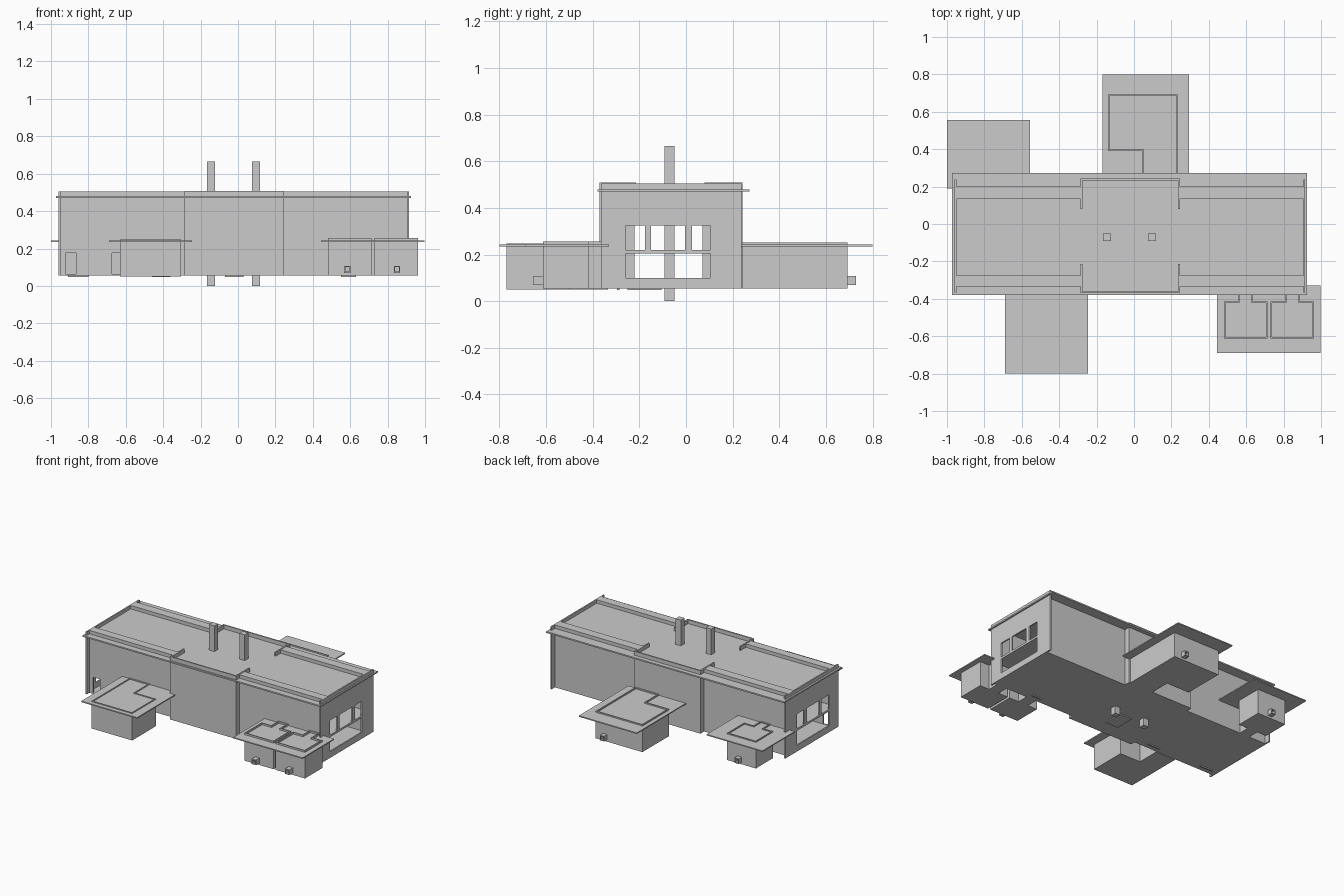
import bpy, bmesh

if "Cube" in bpy.data.objects:
    bpy.data.objects.remove(bpy.data.objects["Cube"])


def finish(bm, name):
    bmesh.ops.recalc_face_normals(bm, faces=bm.faces)
    me = bpy.data.meshes.new(name)
    bm.to_mesh(me)
    bm.free()
    ob = bpy.data.objects.new(name, me)
    bpy.context.collection.objects.link(ob)
    return ob


def boxes(name, *bounds):
    """One object made of axis-aligned boxes (x0, x1, y0, y1, z0, z1)."""
    bm = bmesh.new()
    for x0, x1, y0, y1, z0, z1 in bounds:
        for v in bmesh.ops.create_cube(bm, size=1)['verts']:
            v.co = ((x0 + x1) / 2 + v.co.x * (x1 - x0),
                    (y0 + y1) / 2 + v.co.y * (y1 - y0),
                    (z0 + z1) / 2 + v.co.z * (z1 - z0))
    return finish(bm, name)


def cut(ob, *bounds):
    cutter = boxes(ob.name + "_cutter", *bounds)
    cutter.hide_render = True
    cutter.hide_set(True)
    cutter.display_type = 'WIRE'
    mod = ob.modifiers.new("openings", 'BOOLEAN')
    mod.operation = 'DIFFERENCE'
    mod.solver = 'EXACT'
    mod.object = cutter


def outbuilding(name, outline, z0, z1, roof, wall=0.008):
    """Thin walls following an outline, rising just through a flat roof slab."""
    n = len(outline)
    area = sum(outline[i][0] * outline[(i + 1) % n][1] - outline[(i + 1) % n][0] * outline[i][1]
               for i in range(n))
    if area < 0:
        outline = outline[::-1]
    bm = bmesh.new()
    inner = []
    for i, (x, y) in enumerate(outline):
        (px, py), (nx, ny) = outline[i - 1], outline[(i + 1) % n]
        s = lambda a: (a > 1e-6) - (a < -1e-6)
        d1, d2 = (s(x - px), s(y - py)), (s(nx - x), s(ny - y))
        inner.append((x + wall * (-d1[1] - d2[1]), y + wall * (d1[0] + d2[0])))
    ring = lambda pts, z: [bm.verts.new((x, y, z)) for x, y in pts]
    ob_, ot, it, ib = ring(outline, z0), ring(outline, z1), ring(inner, z1), ring(inner, z0 + 0.008)
    for a, b in ((ob_, ot), (ot, it), (it, ib)):
        for i in range(n):
            j = (i + 1) % n
            bm.faces.new((a[i], a[j], b[j], b[i]))
    bm.faces.new(ob_)
    bm.faces.new(ib)
    finish(bm, name + "_walls")
    boxes(name + "_roof", roof + (0.235, 0.243))


# main block: end walls with windows
END_Y = (-0.365, 0.238)
for side, x0, x1 in (("left", -0.96, -0.95), ("right", 0.905, 0.915)):
    wall = boxes(side + "_end_wall", (x0, x1, *END_Y, 0.055, 0.505))
    a, b = x0 - 0.05, x1 + 0.05
    cut(wall, (a, b, -0.26, 0.105, 0.10, 0.205),
        *[(a, b, y0, y1, 0.22, 0.325) for y0, y1 in
          ((-0.26, -0.175), (-0.15, -0.005), (0.025, 0.105))])

# wing long walls, set back behind the end walls
for side, x0, x1 in (("left", -0.95, -0.28), ("right", 0.24, 0.905)):
    for face, y0, y1 in (("front", -0.335, -0.325), ("back", 0.19, 0.20)):
        wall = boxes(f"{side}_{face}_wall", (x0, x1, y0, y1, 0.055, 0.475))
        if (side, face) == ("left", "front"):
            cut(wall, *[(x, x + 0.056, y0 - .02, y1 + .02, 0.065, 0.175) for x in (-0.922, -0.675)])
    boxes(side + "_parapets", (x0, x1, -0.335, -0.275, 0.47, 0.505),
          (x0, x1, 0.135, 0.20, 0.47, 0.505))

# centre section: long walls and inner partitions
for face, y0, y1 in (("front", -0.37, -0.36), ("back", 0.232, 0.242)):
    boxes(f"centre_{face}_wall", (-0.28, 0.24, y0, y1, 0.055, 0.508))
for side, x0, x1 in (("left", -0.285, -0.275), ("right", 0.235, 0.245)):
    part = boxes(side + "_partition", (x0, x1, -0.37, 0.242, 0.055, 0.475))
    cut(part, *[(x0 - .05, x1 + .05, -0.22, 0.07, z0, z1) for z0, z1 in ((0.09, 0.205), (0.22, 0.33))])
    boxes(side + "_parapet_returns", (x0, x1, -0.37, -0.215, 0.475, 0.508),
          (x0, x1, 0.08, 0.242, 0.475, 0.508))

# floors and overhanging roof
boxes("ground_floor", (-0.95, 0.905, -0.335, 0.20, 0.055, 0.063),
      (-0.28, 0.24, -0.37, 0.242, 0.055, 0.063))
boxes("upper_floor", (-0.95, 0.905, -0.33, 0.195, 0.207, 0.217))
boxes("roof_slab", (-0.973, 0.925, -0.38, 0.272, 0.47, 0.48))
boxes("doorstep_plates", (-0.07, 0.03, -0.25, -0.105, 0.047, 0.055),
      (-0.91, -0.80, -0.295, -0.285, 0.047, 0.055),
      (-0.46, -0.36, -0.295, -0.285, 0.047, 0.055),
      (0.55, 0.63, -0.295, -0.285, 0.047, 0.055))

# chimneys
for side, x in (("left", -0.145), ("right", 0.097)):
    boxes(side + "_chimney", (x - .021, x + .021, -0.092, -0.05, 0.0, 0.665))

# front left outbuilding
outbuilding("front_left_room", [(-0.63, -0.77), (-0.305, -0.77), (-0.305, -0.50), (-0.47, -0.50),
                                (-0.47, -0.335), (-0.63, -0.335)],
            0.05, 0.248, (-0.69, -0.245, -0.80, -0.335))


# small square rooms with a narrow neck to the main block
def necked(x0, x1, y_out, y_in, y_wall):
    c = (x0 + x1) / 2
    return [(x0, y_out), (x1, y_out), (x1, y_in), (c + .04, y_in), (c + .04, y_wall),
            (c - .04, y_wall), (c - .04, y_in), (x0, y_in)]


for i, x in enumerate((0.48, 0.73)):
    outbuilding(f"front_right_room_{i + 1}", necked(x, x + 0.233, -0.613, -0.415, -0.335),
                0.055, 0.255, (0.445, 0.998, -0.69, -0.33)) if i == 0 else \
        outbuilding(f"front_right_room_{i + 1}", necked(x, x + 0.233, -0.613, -0.415, -0.335),
                    0.055, 0.255, (0.72, 0.998, -0.689, -0.331))
outbuilding("back_left_room", necked(-0.89, -0.66, 0.475, 0.28, 0.20),
            0.055, 0.25, (-1.0, -0.555, 0.19, 0.557))

# back centre outbuilding
outbuilding("back_centre_room", [(-0.138, 0.693), (0.235, 0.693), (0.235, 0.24), (0.045, 0.24),
                                 (0.045, 0.39), (-0.138, 0.39)],
            0.055, 0.252, (-0.168, 0.295, 0.235, 0.80))

# hollow square spouts
for name, x, y0, y1 in (("front_spout_1", 0.585, -0.655, -0.612), ("front_spout_2", 0.85, -0.655, -0.612),
                        ("back_centre_spout", 0.16, 0.692, 0.728), ("back_left_spout", -0.76, 0.474, 0.51)):
    s, t = 0.017, 0.011
    boxes(name, (x - s, x - t, y0, y1, 0.07, 0.107), (x + t, x + s, y0, y1, 0.07, 0.107),
          (x - t, x + t, y0, y1, 0.07, 0.076), (x - t, x + t, y0, y1, 0.101, 0.107))
